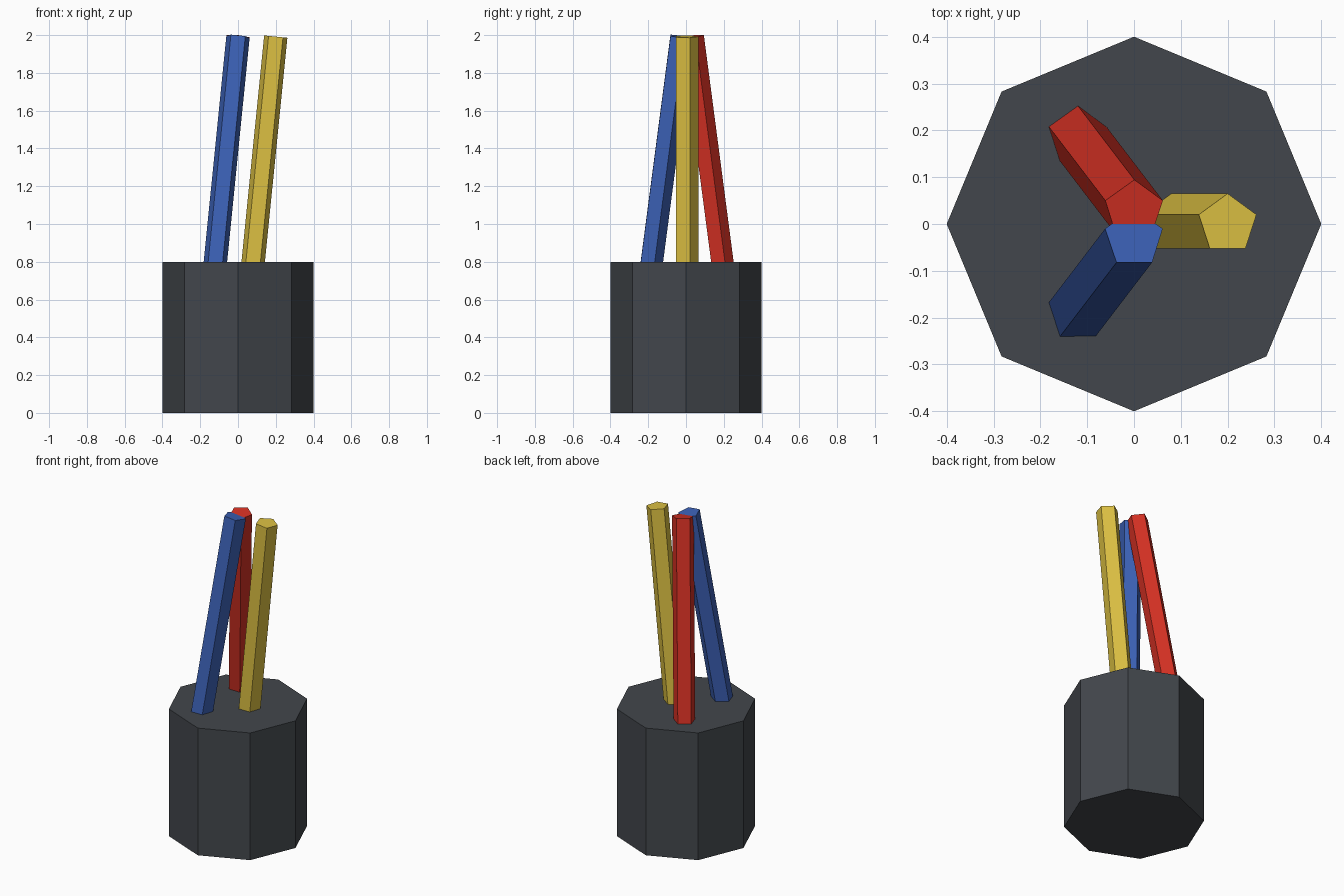
import bpy
import math
from mathutils import Matrix, Vector

default = bpy.data.objects.get("Cube")
if default:
    bpy.data.objects.remove(default, do_unlink=True)


def material(name, color):
    mat = bpy.data.materials.new(name)
    mat.use_nodes = True
    mat.diffuse_color = (*color, 1)
    mat.node_tree.nodes["Principled BSDF"].inputs["Base Color"].default_value = (*color, 1)
    return mat


def prism(name, sides, radius, depth, turn, mat):
    """Flat-shaded prism whose top cap is centred on its origin."""
    bpy.ops.mesh.primitive_cylinder_add(vertices=sides, radius=radius, depth=depth)
    obj = bpy.context.object
    obj.name = name
    obj.data.transform(Matrix.Translation((0, 0, -depth / 2)) @ Matrix.Rotation(turn, 4, "Z"))
    obj.data.materials.append(mat)
    return obj


# Eight-sided holder, solid to the brim
holder = prism("holder", 8, 0.4, 0.8, 0, material("charcoal", (0.055, 0.062, 0.072)))
holder.location.z = 0.8

# Five-sided pencils: top centre, then lean about x and y
pencils = [
    ("red_pencil", (0.66, 0.03, 0.017), (0, 0.03), (0.13, 0.1)),
    ("yellow_pencil", (0.72, 0.53, 0.055), (0.2, 0), (0, 0.1)),
    ("blue_pencil", (0.045, 0.12, 0.47), (0, -0.03), (-0.13, 0.1)),
]
for name, color, (x, y), (lean_x, lean_y) in pencils:
    pencil = prism(name, 5, 0.065, 1.24, 0, material(name + "_paint", color))
    pencil.location = Vector((x, y, 1.992))
    pencil.rotation_euler = (lean_x, lean_y, 0)
